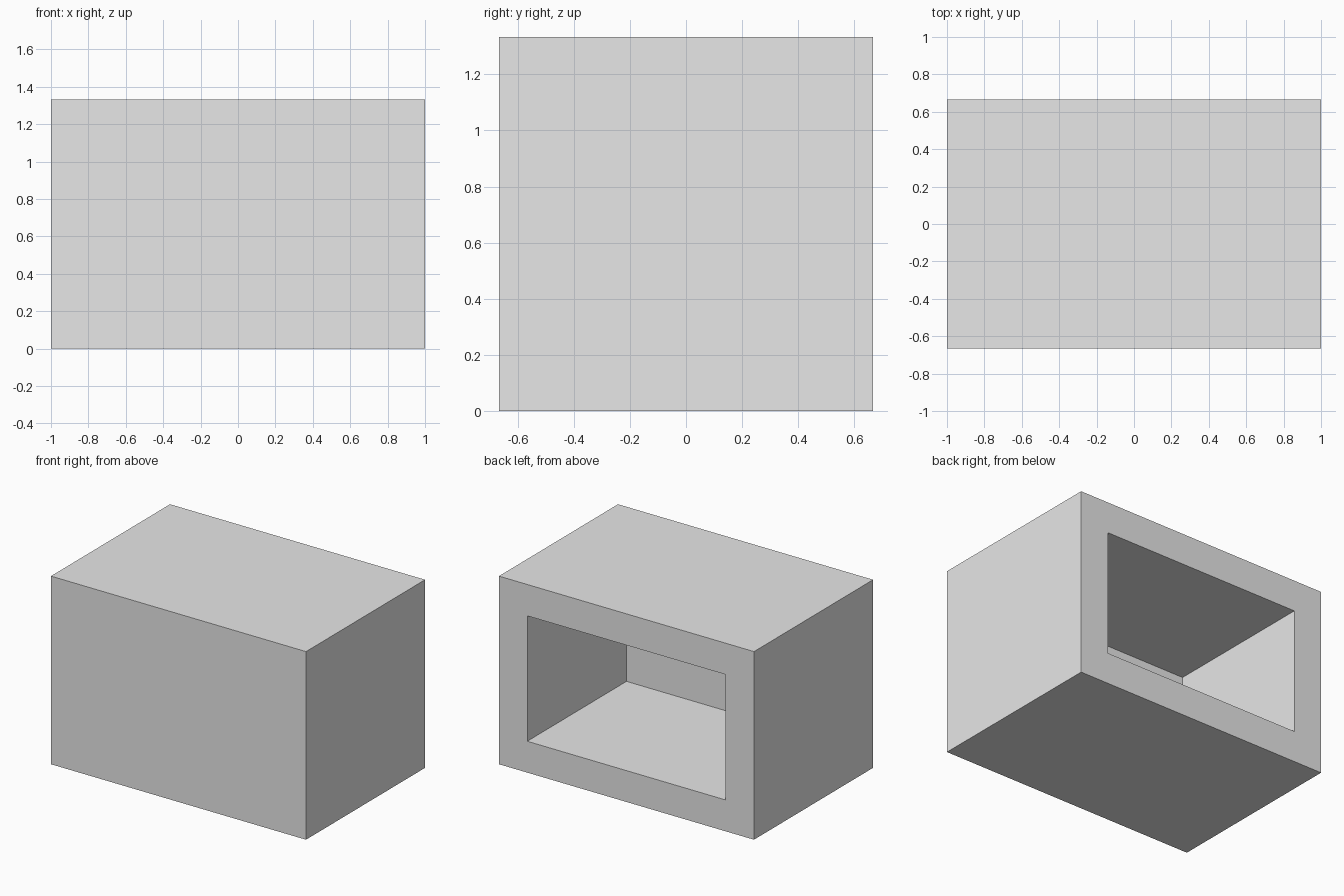
import bpy
import bmesh
from mathutils import Vector

default = bpy.data.objects.get("Cube")
if default:
    bpy.data.objects.remove(default, do_unlink=True)

WIDTH, DEPTH, HEIGHT = 2.0, 4 / 3, 4 / 3
WALL = 2 / 9

# Plain grey
grey = bpy.data.materials.new("light_grey")
grey.use_nodes = True
colour = (0.8, 0.8, 0.8, 1.0)
grey.diffuse_color = colour
grey.node_tree.nodes["Principled BSDF"].inputs["Base Color"].default_value = colour

# Solid block standing on the ground
bm = bmesh.new()
bmesh.ops.create_cube(bm, size=1)
bmesh.ops.scale(bm, vec=(WIDTH, DEPTH, HEIGHT), verts=bm.verts)
bmesh.ops.translate(bm, vec=(0, 0, HEIGHT / 2), verts=bm.verts)
bm.normal_update()

# Rectangular recess in the back, leaving walls of equal thickness
back = max(bm.faces, key=lambda f: f.normal.y)
bmesh.ops.inset_region(bm, faces=[back], thickness=WALL, use_even_offset=True)
pushed = bmesh.ops.extrude_discrete_faces(bm, faces=[back])["faces"]
bmesh.ops.translate(bm, vec=Vector((0, WALL - DEPTH, 0)), verts=pushed[0].verts)
bmesh.ops.recalc_face_normals(bm, faces=bm.faces)

mesh = bpy.data.meshes.new("open_backed_box")
bm.to_mesh(mesh)
bm.free()
mesh.materials.append(grey)
box = bpy.data.objects.new("open_backed_box", mesh)
bpy.context.collection.objects.link(box)
